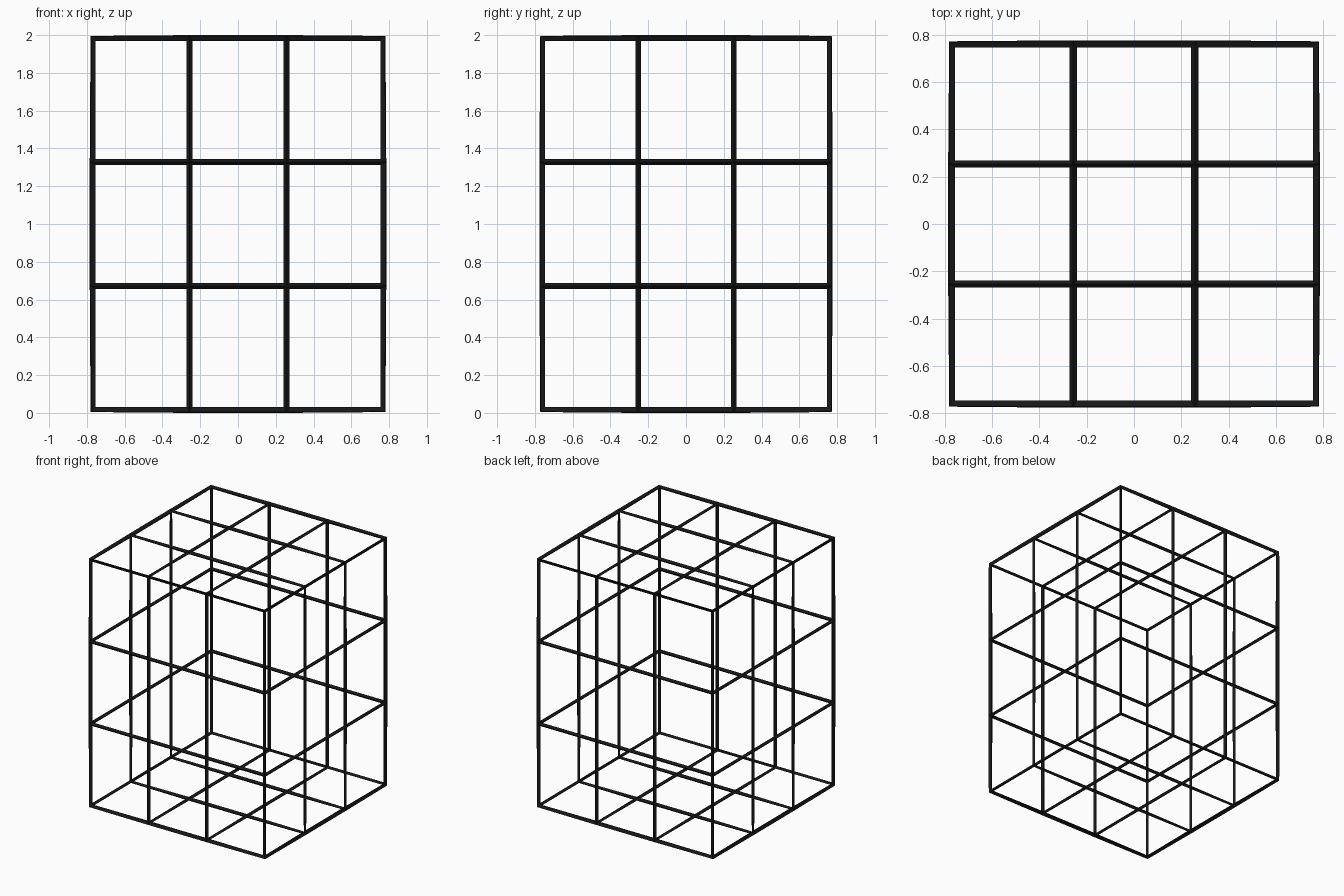
import bpy
import bmesh
from mathutils import Vector

if "Cube" in bpy.data.objects:
    bpy.data.objects.remove(bpy.data.objects["Cube"])

HALF = Vector((0.770, 0.761, 0.985))   # centre-line half size of the cage
BAR = 0.03                             # bar thickness

# dark metal
mat = bpy.data.materials.new("black metal")
mat.diffuse_color = (0.009, 0.009, 0.009, 1)
mat.use_nodes = True
mat.node_tree.nodes["Principled BSDF"].inputs["Base Color"].default_value = mat.diffuse_color

# box with each side divided into a 3 x 3 grid
bm = bmesh.new()
bmesh.ops.create_cube(bm, size=2)
bmesh.ops.subdivide_edges(bm, edges=bm.edges[:], cuts=2, use_grid_fill=True)
for v in bm.verts:
    v.co = Vector((v.co.x * HALF.x, v.co.y * HALF.y, v.co.z * HALF.z + 1))
bmesh.ops.recalc_face_normals(bm, faces=bm.faces[:])
mesh = bpy.data.meshes.new("cage_frame")
bm.to_mesh(mesh)
bm.free()

cage = bpy.data.objects.new("cage_frame", mesh)
bpy.context.collection.objects.link(cage)
mesh.materials.append(mat)

# turn every grid edge into a bar
wire = cage.modifiers.new("bars", 'WIREFRAME')
wire.thickness = BAR
wire.offset = 0
wire.use_replace = True
wire.use_even_offset = True
